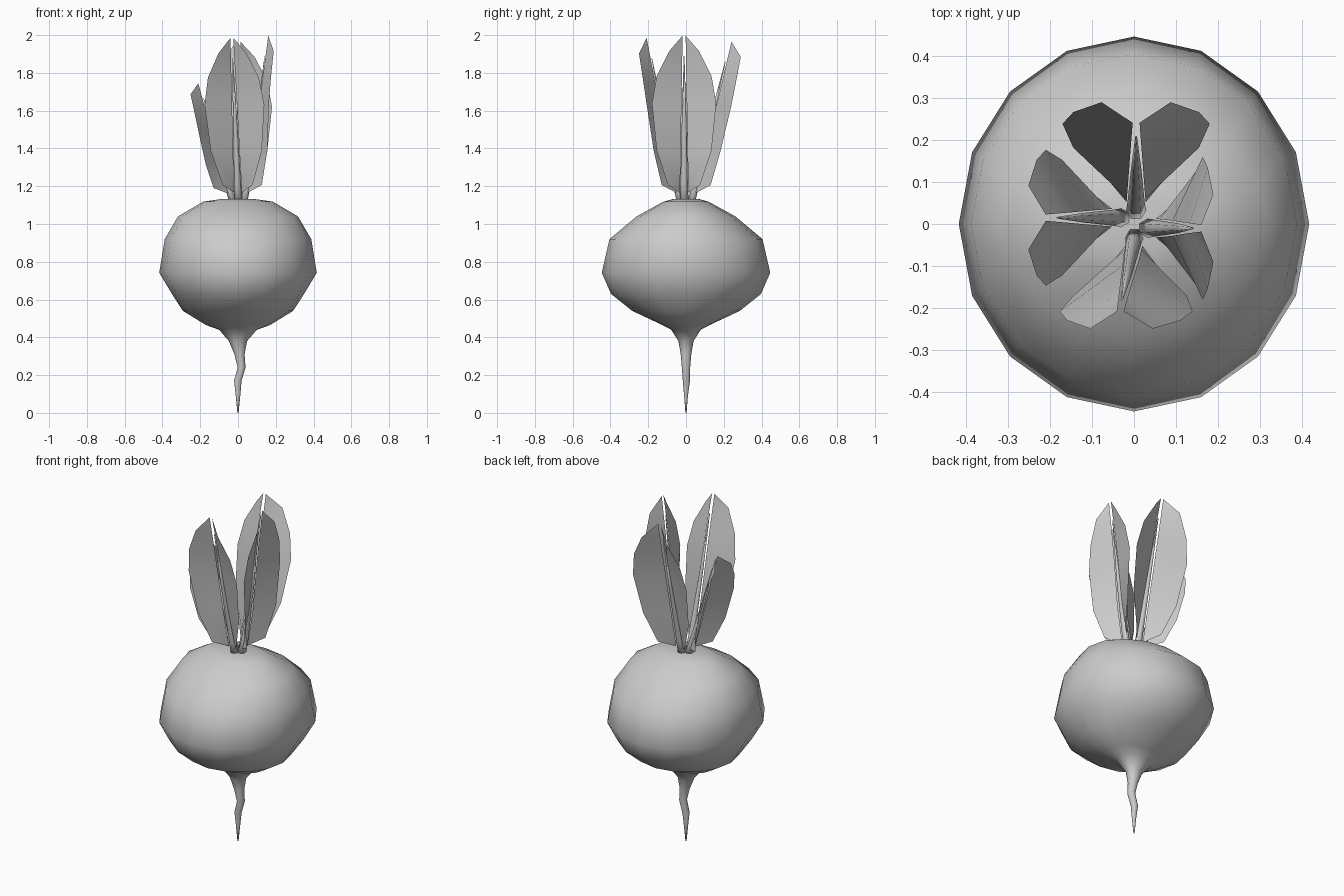
import bpy, bmesh, math
from mathutils import Vector, Matrix

if "Cube" in bpy.data.objects:
    bpy.data.objects.remove(bpy.data.objects["Cube"])


def make_object(name, bm, smooth):
    bmesh.ops.recalc_face_normals(bm, faces=bm.faces[:])
    for f in bm.faces:
        f.smooth = smooth
    me = bpy.data.meshes.new(name)
    bm.to_mesh(me)
    bm.free()
    ob = bpy.data.objects.new(name, me)
    bpy.context.collection.objects.link(ob)
    return ob


def loft(name, rings, sides):
    """Rings are (centre x, centre y, z, radius x, radius y)."""
    bm = bmesh.new()
    loops = []
    for cx, cy, z, rx, ry in rings:
        loops.append([bm.verts.new((cx + rx * math.cos(math.tau * i / sides),
                                    cy + ry * math.sin(math.tau * i / sides), z))
                      for i in range(sides)])
    for a, b in zip(loops, loops[1:]):
        for i in range(sides):
            j = (i + 1) % sides
            bm.faces.new((a[i], a[j], b[j], b[i]))
    bm.faces.new(loops[0])
    bm.faces.new(loops[-1])
    return make_object(name, bm, True)


# Bulb with its thin, crooked tap root
loft("root_bulb", [
    (0, 0, 0.0, 0.003, 0.003),
    (0, 0, 0.09, 0.012, 0.010),
    (-0.001, 0.002, 0.17, 0.020, 0.019),
    (0.019, 0, 0.24, 0.021, 0.022),
    (0.008, 0, 0.31, 0.027, 0.028),
    (0, 0, 0.38, 0.048, 0.040),
    (0, 0, 0.44, 0.100, 0.078),
    (0, 0, 0.465, 0.170, 0.125),
    (0, 0, 0.54, 0.292, 0.285),
    (0, 0, 0.63, 0.350, 0.397),
    (0, 0, 0.742, 0.417, 0.446),
    (0, 0, 0.92, 0.388, 0.405),
    (0, 0, 1.04, 0.318, 0.262),
    (0, 0, 1.118, 0.185, 0.120),
    (0, 0, 1.132, 0.09, 0.07),
], 16)

# Outer edge of half a leaf: (sideways, outward, up)
EDGE = [(0.008, 0.237, 1.965), (0.08, 0.285, 1.885), (0.145, 0.262, 1.76),
        (0.17, 0.235, 1.62), (0.145, 0.18, 1.38), (0.085, 0.13, 1.205),
        (0.022, 0.052, 1.165)]


def leaf(name, angle, out, height, width, shift=0.0, lean=0.0):
    rot = Matrix.Rotation(angle, 4, 'Z')

    def place(v, u, z):
        t = z - 1.15
        u = 0.045 + (u - 0.045) * (1 + (out - 1) * min(1, max(0, t * 2)))
        return rot @ Vector((u, v * width + shift + lean * t, 1.15 + t * height))

    # Two blade halves folded along the rib
    for side, tag in ((1, "left"), (-1, "right")):
        bm = bmesh.new()
        tip, base = Vector(EDGE[0]), Vector(EDGE[-1])
        outer = [bm.verts.new(place(side * v, u, z)) for v, u, z in EDGE]
        inner = []
        for v, u, z in EDGE[1:-1]:
            k = (tip.z - z) / (tip.z - base.z)
            p = tip.lerp(base, k)
            inner.append(bm.verts.new(place(side * p.x, p.y, p.z)))
        strip = [outer[0]] + inner + [outer[-1]]
        for i in range(len(EDGE) - 1):
            quad = []
            for vert in (outer[i], outer[i + 1], strip[i + 1], strip[i]):
                if vert not in quad:
                    quad.append(vert)
            bm.faces.new(quad)
        make_object(f"{name}_blade_{tag}", bm, True)

    # Tapered rib rising from the crown
    bm = bmesh.new()
    rings = []
    for u, z, r in ((0.025, 1.10, 0.024), (0.05, 1.2, 0.02),
                    (0.13, 1.54, 0.012), (0.205, 1.86, 0.002)):
        rings.append([bm.verts.new(place(r * math.cos(a), u + r * math.sin(a), z))
                      for a in (math.tau * i / 6 for i in range(6))])
    for a, b in zip(rings, rings[1:]):
        for i in range(6):
            bm.faces.new((a[i], a[(i + 1) % 6], b[(i + 1) % 6], b[i]))
    bm.faces.new(rings[0])
    bm.faces.new(rings[-1])
    make_object(f"{name}_rib", bm, True)


leaf("back_leaf", math.radians(90), 1.02, 1.0, 1.03, -0.005)
leaf("front_leaf", math.radians(-90), 0.85, 1.025, 0.93, 0.0, -0.04)
leaf("right_leaf", 0.0, 0.60, 1.04, 1.0, -0.01)
leaf("left_leaf", math.radians(180), 0.86, 0.73, 0.95, -0.015)
